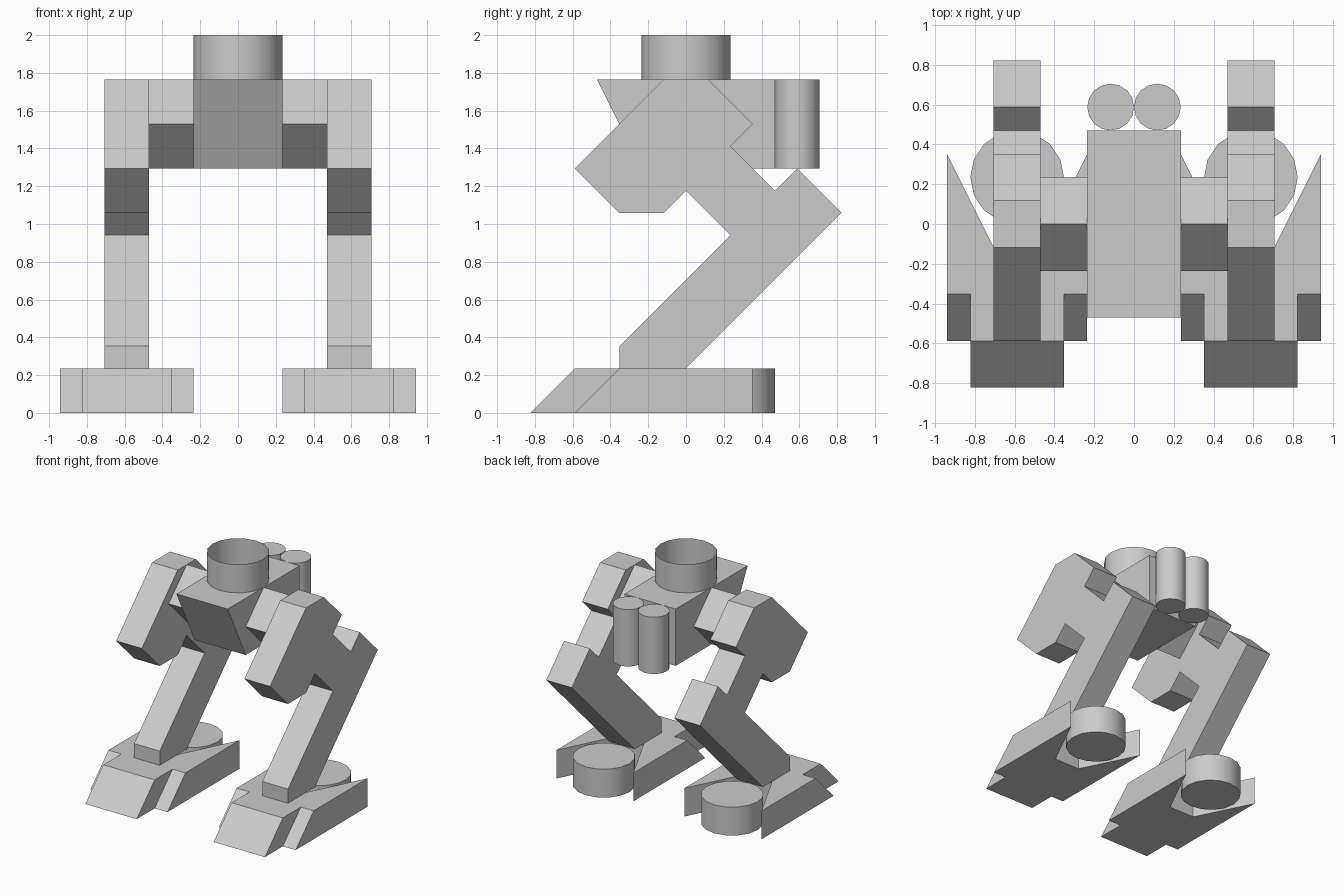
import bpy, bmesh

if "Cube" in bpy.data.objects:
    bpy.data.objects.remove(bpy.data.objects["Cube"])

U = 2 / 17  # the model sits on a 17-unit-high grid


def mirror_x(obj):
    obj.modifiers.new("mirror", 'MIRROR').use_axis[0] = True


def loft(name, ring_a, ring_b, mirrored=False):
    """Closed solid between two matching outlines, in grid units."""
    bm = bmesh.new()
    a = [bm.verts.new([c * U for c in p]) for p in ring_a]
    b = [bm.verts.new([c * U for c in p]) for p in ring_b]
    bm.faces.new(a)
    bm.faces.new(b)
    n = len(a)
    for i in range(n):
        j = (i + 1) % n
        bm.faces.new((a[i], a[j], b[j], b[i]))
    bmesh.ops.recalc_face_normals(bm, faces=bm.faces)
    mesh = bpy.data.meshes.new(name)
    bm.to_mesh(mesh)
    bm.free()
    obj = bpy.data.objects.new(name, mesh)
    bpy.context.collection.objects.link(obj)
    if mirrored:
        mirror_x(obj)
    return obj


def side_profile(name, pts, x0, x1, mirrored=False):
    """Extrude a (y, z) profile along x."""
    return loft(name, [(x0, y, z) for y, z in pts],
                [(x1, y, z) for y, z in pts], mirrored)


def cylinder(name, x, y, z0, z1, r, fill='NGON', mirrored=False):
    bpy.ops.mesh.primitive_cylinder_add(
        vertices=16, radius=r * U, depth=(z1 - z0) * U,
        end_fill_type=fill, location=(x * U, y * U, (z0 + z1) / 2 * U))
    obj = bpy.context.object
    obj.name = name
    bpy.ops.object.transform_apply(location=True, rotation=False, scale=False)
    bpy.ops.object.shade_smooth_by_angle()
    if mirrored:
        mirror_x(obj)
    return obj


# Pelvis block with raked front
side_profile("pelvis", [(-4, 15), (4, 15), (4, 11), (-2, 11)], -2, 2)

# Open collar on top and twin tanks at the back
cylinder("turret_collar", 0, 0, 15, 17, 2, fill='NOTHING')
cylinder("rear_tank", 1, 5, 11, 15, 1, mirrored=True)

# Diamond hip axles
side_profile("hip_axle", [(-2, 13), (0, 15), (2, 13), (0, 11)], 2, 4, True)

# Thigh armour and reverse-jointed shin in one profile
side_profile("leg", [
    (-3, 2), (0, 2), (7, 9), (5, 11), (4, 10), (2, 12), (3, 13), (1, 15),
    (-1, 15), (-5, 11), (-3, 9), (-1, 9), (0, 10), (2, 8), (-3, 3)],
    4, 6, True)

# Foot: stepped toes slope forward towards the ground, V notch at the back
foot = [(3, -5), (7, -5), (7, -3), (8, -3), (8, 3),
        (6, -1), (4, -1), (2, 3), (2, -3), (3, -3)]
loft("foot",
     [(x, y, 2) for x, y in foot],
     [(x, y - 2 if y < -1 else y, 0) for x, y in foot], True)

# Round heel
cylinder("heel", 5, 2, 0, 2, 2, mirrored=True)
